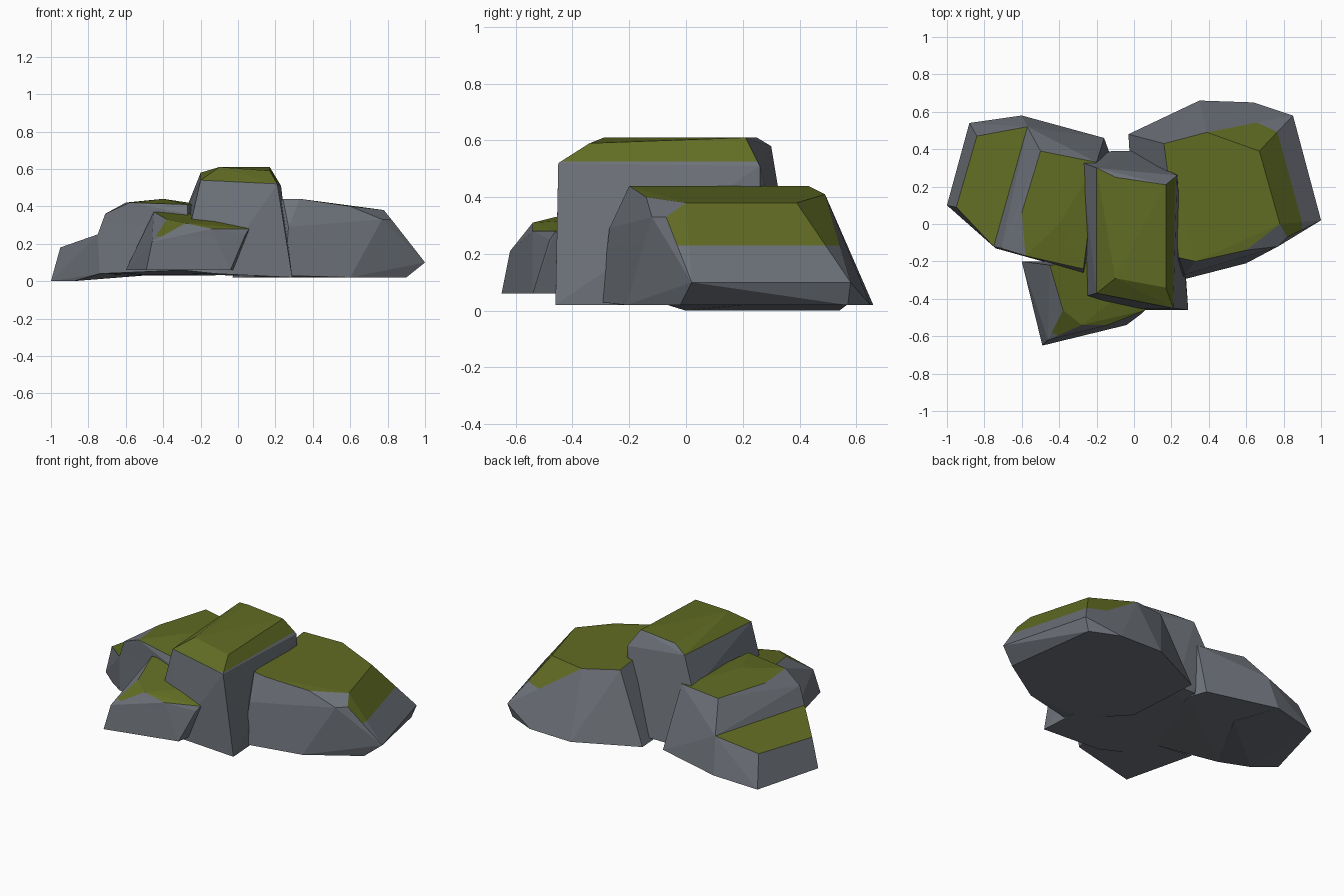
import bpy
import bmesh
import math
from mathutils import Vector

cube = bpy.data.objects.get("Cube")
if cube:
    bpy.data.objects.remove(cube, do_unlink=True)


def flat_material(name, rgb):
    mat = bpy.data.materials.new(name)
    mat.use_nodes = True
    colour = (*rgb, 1)
    mat.diffuse_color = colour
    bsdf = mat.node_tree.nodes["Principled BSDF"]
    bsdf.inputs["Base Color"].default_value = colour
    bsdf.inputs["Roughness"].default_value = 0.9
    return mat


stone = flat_material("stone grey", (0.155, 0.17, 0.195))
moss = flat_material("moss green", (0.12, 0.15, 0.017))


def rock(name, base, shoulder, crown, moss_line, mossy):
    """Wrap a faceted boulder around three loops of corners (in hundredths).

    Faces above moss_line whose normal passes the mossy test turn green.
    """
    bm = bmesh.new()
    for corner in base + shoulder + crown:
        bm.verts.new(Vector(corner) / 100)
    hull = bmesh.ops.convex_hull(bm, input=bm.verts[:])
    spare = [v for v in hull["geom_interior"] + hull["geom_unused"]
             if isinstance(v, bmesh.types.BMVert) and v.is_valid]
    bmesh.ops.delete(bm, geom=list(set(spare)), context="VERTS")

    # Merge nearly flat triangles into broad facets
    bmesh.ops.dissolve_limit(bm, angle_limit=math.radians(3),
                             verts=bm.verts[:], edges=bm.edges[:])

    # Cut a level edge where the moss stops
    bmesh.ops.bisect_plane(bm, geom=bm.verts[:] + bm.edges[:] + bm.faces[:],
                           plane_co=(0, 0, moss_line), plane_no=(0, 0, 1))
    bmesh.ops.recalc_face_normals(bm, faces=bm.faces[:])
    bm.normal_update()
    for face in bm.faces:
        above = face.calc_center_median().z > moss_line
        face.material_index = int(above and mossy(face.normal))
        face.smooth = False

    mesh = bpy.data.meshes.new(name)
    bm.to_mesh(mesh)
    bm.free()
    mesh.materials.append(stone)
    mesh.materials.append(moss)
    obj = bpy.data.objects.new(name, mesh)
    bpy.context.collection.objects.link(obj)
    return obj


# Tall middle boulder: bare at the back
rock("middle_boulder",
     base=[(-31, -40, 6), (-12, -46, 4), (29, -46, 2), (24, 27, 2),
           (0, 39, 4), (-12, 39, 4), (-30, 34, 4)],
     shoulder=[(-20, -37, 54), (21, -45, 52), (23, 26, 51), (-28, 33, 38)],
     crown=[(-20, 30, 58), (-10, -29, 61), (17, -34, 59),
            (17, 21, 61), (-10, 25, 61)],
     moss_line=0.525,
     mossy=lambda n: n.z > 0.45 and n.y < 0.3)

# Broad boulder on the left: moss spills down its outer slope
rock("left_boulder",
     base=[(25, -30, 3), (30, -22, 2), (60, -21, 2), (90, -2, 2), (82, 57, 2),
           (64, 65, 2), (35, 66, 2), (-3, 48, 2), (0, 0, 2)],
     shoulder=[(27, -27, 29), (77, -12, 33), (82, -7, 33),
               (100, 2, 10), (85, 58, 10)],
     crown=[(33, -20, 44), (24, -18, 44), (16, 43, 44), (39, 49, 41),
            (67, 39, 38), (78, 0, 38), (60, -14, 40)],
     moss_line=0.23,
     mossy=lambda n: n.z > 0.5 and n.y > -0.2)

# Upper part of the right boulder: bare where it steps down
rock("right_boulder",
     base=[(-74, -13, 4), (-27, -26, 6), (-12, 35, 3), (-16, 46, 3),
           (-60, 58, 3)],
     shoulder=[(-75, -12, 25), (-57, 52, 25), (-27, -26, 36)],
     crown=[(-71, -13, 36), (-58, -17, 42), (-60, 6, 42), (-50, 39, 42),
            (-40, 0, 44), (-27, -24, 41), (-20, 33, 41)],
     moss_line=0.3,
     mossy=lambda n: n.z > 0.6 and n.x > -0.3)

# Low ledge beside the right boulder
rock("right_ledge",
     base=[(-100, 10, 0), (-88, 54, 0), (-60, 58, 3), (-74, -13, 4),
           (-88, 0, 0), (-50, 30, 3)],
     shoulder=[(-95, 9, 18), (-84, 47, 19)],
     crown=[(-57, 52, 25), (-75, -12, 25)],
     moss_line=0.15,
     mossy=lambda n: n.z > 0.6)

# Small boulder leaning on the front
rock("front_boulder",
     base=[(-60, -20, 6), (-49, -65, 6), (-4, -54, 6), (0, -30, 6)],
     shoulder=[(-46, -62, 21), (4, -48, 25), (-14, -54, 28)],
     crown=[(-28, -54, 31), (-38, -46, 33), (-45, -22, 37),
            (-10, -40, 32), (6, -46, 28), (-20, -20, 36)],
     moss_line=0.24,
     mossy=lambda n: n.z > 0.6 and n.x > -0.5)
